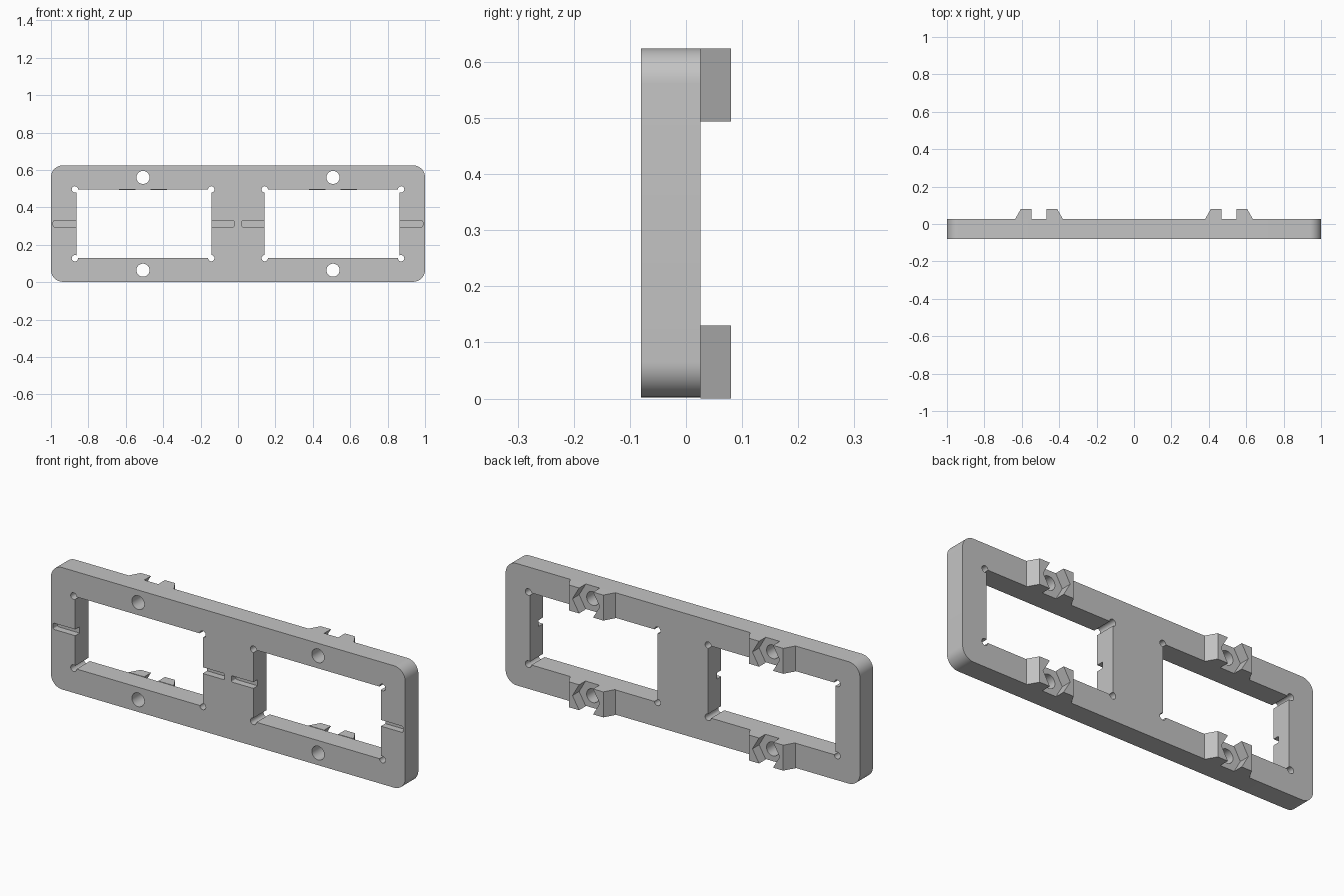
import bpy, bmesh, math

cube = bpy.data.objects.get("Cube")
if cube:
    bpy.data.objects.remove(cube, do_unlink=True)

HEIGHT = 0.624
FRONT, BACK, REAR = -0.08, 0.026, 0.08
SCREW_X, SCREW_Z = 0.508, (0.064, 0.56)
WIN_IN, WIN_OUT = 0.143, 0.863
WIN_LOW, WIN_HIGH = 0.128, 0.496
MID_Z = HEIGHT / 2

grey = bpy.data.materials.new("plain grey")
grey.use_nodes = True
colour = (0.55, 0.55, 0.55, 1)
grey.diffuse_color = colour
grey.node_tree.nodes["Principled BSDF"].inputs["Base Color"].default_value = colour


def prisms(name, profiles, low, high, axis="y"):
    """Extrude closed outlines along y (points are x,z) or z (points are x,y)."""
    bm = bmesh.new()
    for pts in profiles:
        place = (lambda p, d: (p[0], d, p[1])) if axis == "y" else (lambda p, d: (p[0], p[1], d))
        a = [bm.verts.new(place(p, low)) for p in pts]
        b = [bm.verts.new(place(p, high)) for p in pts]
        bm.faces.new(a)
        bm.faces.new(b[::-1])
        for i in range(len(pts)):
            j = (i + 1) % len(pts)
            bm.faces.new((a[j], a[i], b[i], b[j]))
    bmesh.ops.recalc_face_normals(bm, faces=bm.faces)
    mesh = bpy.data.meshes.new(name)
    bm.to_mesh(mesh)
    bm.free()
    mesh.materials.append(grey)
    obj = bpy.data.objects.new(name, mesh)
    bpy.context.collection.objects.link(obj)
    return obj


def circle(x, z, r, n):
    return [(x + r * math.cos(math.tau * i / n), z + r * math.sin(math.tau * i / n))
            for i in range(n)]


def rounded_rect(x0, x1, z0, z1, r, n):
    pts = []
    corners = ((x1 - r, z1 - r), (x0 + r, z1 - r), (x0 + r, z0 + r), (x1 - r, z0 + r))
    for k, (cx, cz) in enumerate(corners):
        for i in range(n + 1):
            a = math.pi / 2 * (k + i / n)
            pts.append((cx + r * math.cos(a), cz + r * math.sin(a)))
    return pts


def rect(x0, x1, z0, z1):
    return [(x0, z0), (x1, z0), (x1, z1), (x0, z1)]


def activate(obj):
    bpy.ops.object.select_all(action="DESELECT")
    obj.select_set(True)
    bpy.context.view_layer.objects.active = obj


def cut(target, cutter):
    cutter.hide_render = True
    mod = target.modifiers.new("cut", "BOOLEAN")
    mod.operation, mod.solver, mod.object = "DIFFERENCE", "EXACT", cutter
    activate(target)
    bpy.ops.object.modifier_apply(modifier=mod.name)
    bpy.data.objects.remove(cutter, do_unlink=True)


# Rounded plate with two windows
plate = prisms("plate", [rounded_rect(-1, 1, 0.002, HEIGHT, 0.063, 12)], FRONT, BACK)
cut(plate, prisms("window_cutter", [rect(*sorted((s * WIN_IN, s * WIN_OUT)), WIN_LOW, WIN_HIGH)
                                    for s in (-1, 1)], -0.2, 0.2))

# Corner relief holes and screw holes
cut(plate, prisms("relief_cutter", [circle(s * x, z, 0.017, 24) for s in (-1, 1)
                                    for x in (WIN_IN, WIN_OUT + 0.009)
                                    for z in (WIN_LOW, WIN_HIGH)], -0.2, 0.2))
cut(plate, prisms("screw_cutter", [circle(s * SCREW_X, z, 0.035, 40) for s in (-1, 1)
                                   for z in SCREW_Z], -0.2, 0.2))

# Shallow grooves on the front, running into the windows
grooves = [rounded_rect(*sorted((s * a, s * b)), MID_Z - 0.016, MID_Z + 0.016, 0.007, 4)
           for s in (-1, 1) for a, b in ((0.019, 0.2), (0.8, 0.988))]
cut(plate, prisms("groove_cutter", grooves, -0.2, FRONT + 0.035))
activate(plate)
bpy.ops.object.shade_smooth_by_angle(angle=math.radians(30))

# Tapered bosses on the back, each split by a hexagonal nut pocket
for side, s in (("left", 1), ("right", -1)):
    for level, z0, z1 in (("lower", 0, 0.13), ("upper", HEIGHT - 0.13, HEIGHT)):
        c = s * SCREW_X
        outline = [(c - 0.128, BACK), (c + 0.128, BACK), (c + 0.097, REAR), (c - 0.097, REAR)]
        boss = prisms(f"{level}_{side}_nut_boss", [outline], z0, z1, axis="z")
        cut(boss, prisms("nut_cutter", [circle(c, (z0 + z1) / 2, 0.077, 6)], 0, 0.2))
